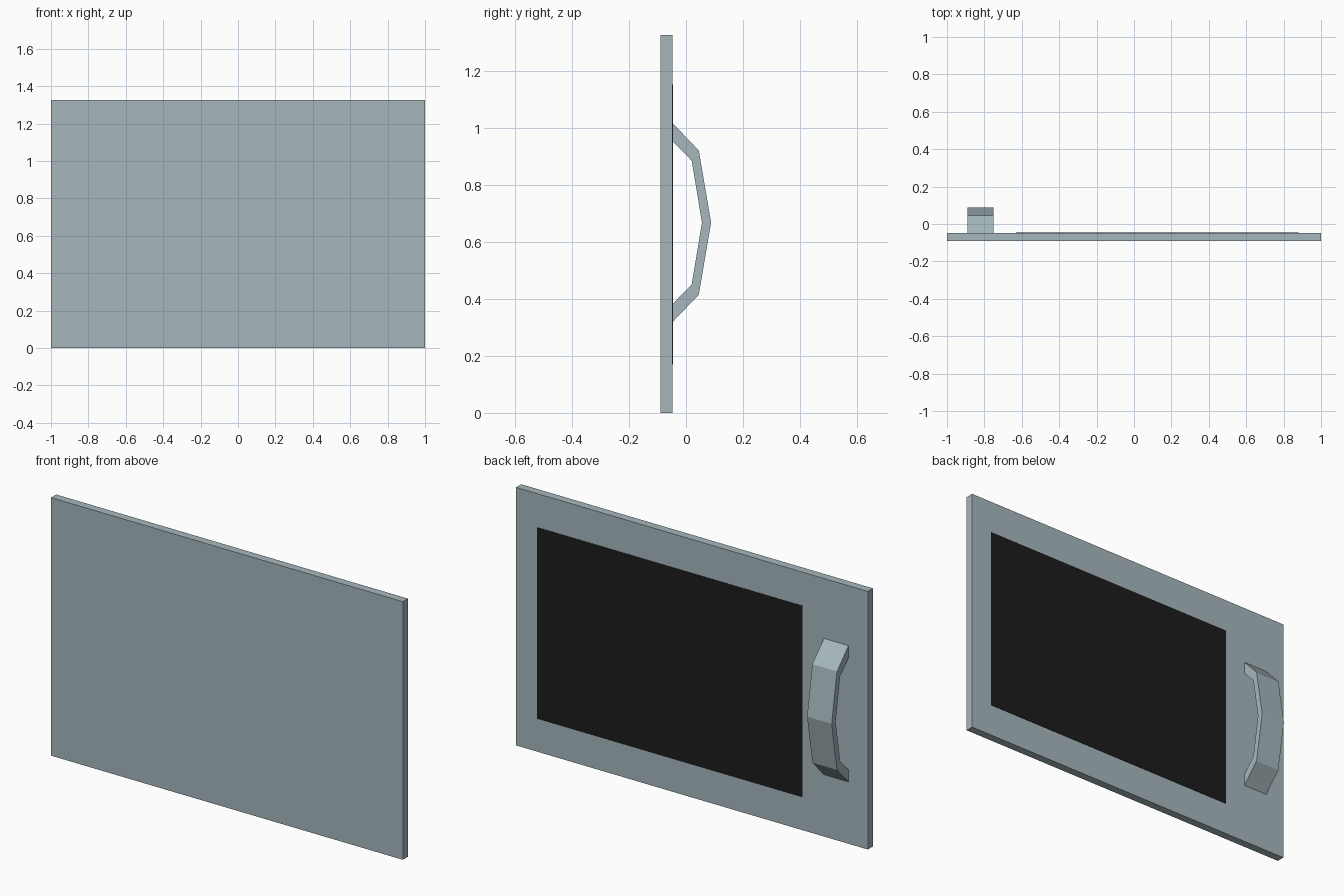
import bpy
import bmesh

default = bpy.data.objects.get("Cube")
if default:
    bpy.data.objects.remove(default, do_unlink=True)


def make_material(name, colour):
    mat = bpy.data.materials.new(name)
    mat.use_nodes = True
    mat.diffuse_color = colour
    mat.node_tree.nodes["Principled BSDF"].inputs["Base Color"].default_value = colour
    return mat


def extrude_profile(name, profile, x_min, x_max, mat):
    """Sweep a closed (y, z) outline along x into a solid."""
    bm = bmesh.new()
    face = bm.faces.new([bm.verts.new((x_min, y, z)) for y, z in profile])
    swept = bmesh.ops.extrude_face_region(bm, geom=[face])["geom"]
    verts = [v for v in swept if isinstance(v, bmesh.types.BMVert)]
    bmesh.ops.translate(bm, verts=verts, vec=(x_max - x_min, 0, 0))
    bmesh.ops.recalc_face_normals(bm, faces=bm.faces[:])
    mesh = bpy.data.meshes.new(name)
    bm.to_mesh(mesh)
    bm.free()
    mesh.materials.append(mat)
    obj = bpy.data.objects.new(name, mesh)
    bpy.context.collection.objects.link(obj)
    return obj


def rectangle(y0, y1, z0, z1):
    return [(y0, z0), (y1, z0), (y1, z1), (y0, z1)]


steel = make_material("blue grey metal", (0.38, 0.475, 0.505, 1))
glass = make_material("black glass", (0.012, 0.012, 0.012, 1))

HEIGHT = 1.326
FRONT, BACK = -0.09, -0.048
MID = HEIGHT / 2 + 0.005

# Flat door slab
extrude_profile("door_panel", rectangle(FRONT, BACK, 0, HEIGHT), -1, 1, steel)

# Dark window on the handle side of the door
extrude_profile("window", rectangle(BACK - 0.001, BACK + 0.002, 0.17, 1.153),
                -0.63, 0.88, glass)

# Angular bow handle: half outline mirrored about its middle
outer = [(BACK, 0.35), (0.045, 0.253)]
inner = [(BACK, 0.287), (0.02, 0.217)]


def bow(half, peak):
    return ([(y, MID + h) for y, h in half] + [(peak, MID)]
            + [(y, MID - h) for y, h in reversed(half)])


extrude_profile("handle", bow(outer, 0.088) + bow(inner, 0.056)[::-1],
                -0.89, -0.75, steel)
